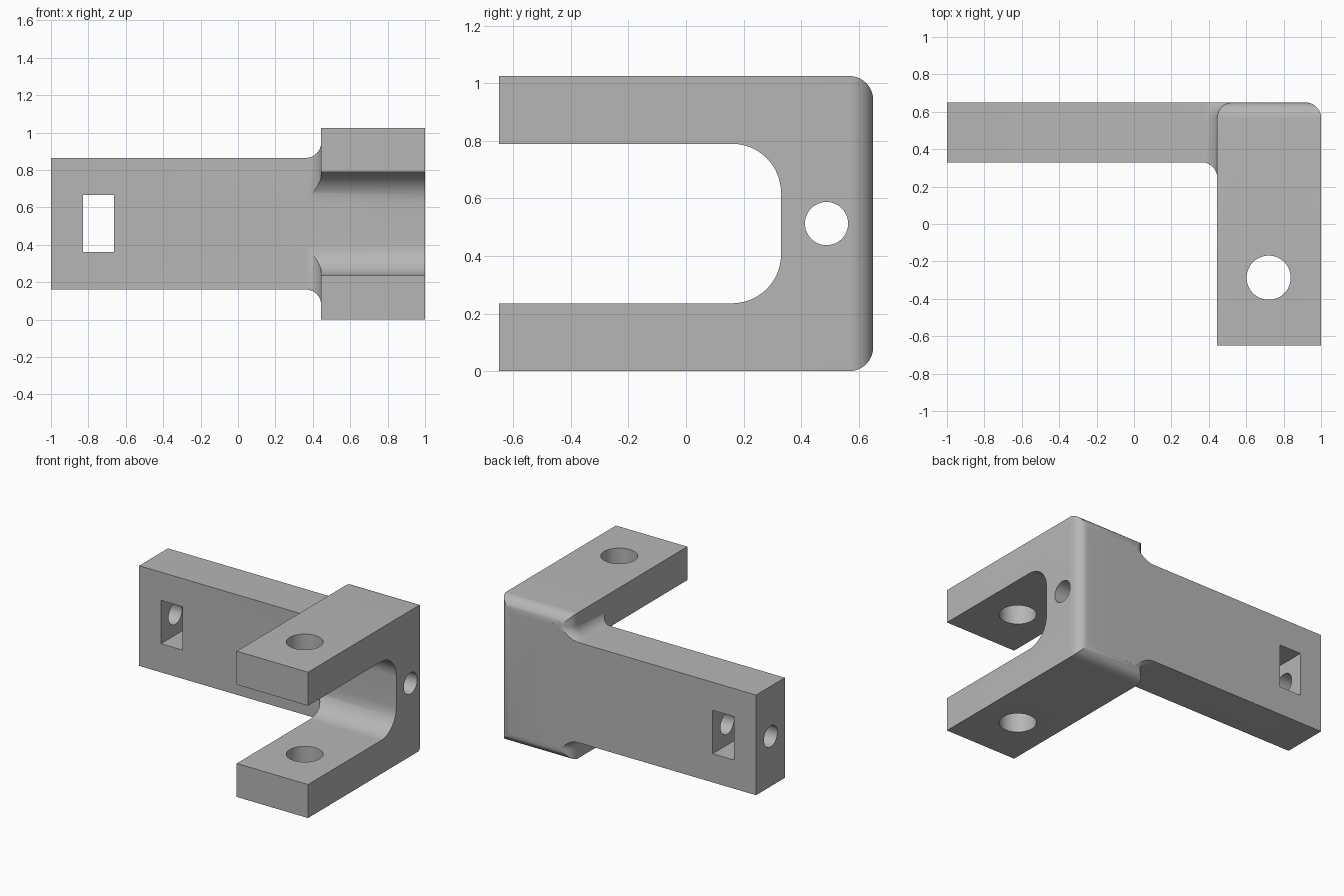
import bpy, bmesh, math
from mathutils import Vector

if "Cube" in bpy.data.objects:
    bpy.data.objects.remove(bpy.data.objects["Cube"])

YOKE_X, BACK, ARM_FRONT = 0.445, 0.65, 0.33
HEIGHT, MID = 1.025, 0.5125
ARM_HALF = 0.352   # half the height of the arm
R = 0.083          # fillet and round radius
STEPS = 10

grey = bpy.data.materials.new("plain grey")
grey.use_nodes = True
grey.diffuse_color = (0.47, 0.47, 0.47, 1)
grey.node_tree.nodes["Principled BSDF"].inputs["Base Color"].default_value = (0.47, 0.47, 0.47, 1)


def make_object(name, bm):
    bmesh.ops.recalc_face_normals(bm, faces=bm.faces)
    mesh = bpy.data.meshes.new(name)
    bm.to_mesh(mesh)
    bm.free()
    obj = bpy.data.objects.new(name, mesh)
    bpy.context.collection.objects.link(obj)
    mesh.materials.append(grey)
    return obj


def box(name, low, high, round_back=False):
    bm = bmesh.new()
    bmesh.ops.create_cube(bm, size=1)
    for v in bm.verts:
        v.co = [low[i] + (v.co[i] + 0.5) * (high[i] - low[i]) for i in range(3)]
    if round_back:
        edges = [e for e in bm.edges if all(v.co.y > BACK - 0.01 for v in e.verts)]
        bmesh.ops.bevel(bm, geom=edges, offset=R, segments=STEPS, profile=0.5, affect='EDGES')
    return make_object(name, bm)


def prism(name, points, direction):
    bm = bmesh.new()
    face = bm.faces.new([bm.verts.new(p) for p in points])
    new = bmesh.ops.extrude_face_region(bm, geom=[face])["geom"]
    moved = [g for g in new if isinstance(g, bmesh.types.BMVert)]
    bmesh.ops.translate(bm, verts=moved, vec=direction)
    return make_object(name, bm)


def rod(name, centre, radius, direction, sides=48):
    d = Vector(direction)
    turn = d.to_track_quat('Z', 'Y')
    ring = [Vector(centre) + turn @ Vector((radius * math.cos(a), radius * math.sin(a), 0))
            for a in (2 * math.pi * i / sides for i in range(sides))]
    return prism(name, ring, d)


def flare(name):
    """Concave fillet that wraps the arm root and follows the rounded yoke edge."""
    angles = [math.pi / 2 * i / STEPS for i in range(STEPS + 1)]
    rise = [R * (1 - math.cos(a)) for a in angles]
    reach = [R * (1 - math.sin(a)) for a in angles]
    levels = [(-ARM_HALF - rise[k], k) for k in reversed(range(STEPS + 1))]
    levels += [(ARM_HALF + rise[k], k) for k in range(STEPS + 1)]
    bm = bmesh.new()
    rings = []
    for z, k in levels:
        out = [(YOKE_X - min(reach[j], reach[k]), ARM_FRONT - max(rise[j], rise[k]))
               for j in reversed(range(STEPS + 1))]
        rho = R + reach[k]
        end = math.asin(R / rho)
        out += [(YOKE_X + R - rho * math.cos(end * i / STEPS),
                 BACK - R + rho * math.sin(end * i / STEPS)) for i in range(STEPS + 1)]
        out += [(YOKE_X + 2 * R, BACK), (YOKE_X + 2 * R, ARM_FRONT - R)]
        rings.append([bm.verts.new((x, y, MID + z)) for x, y in out])
    for a, b in zip(rings, rings[1:]):
        for i in range(len(a)):
            n = (i + 1) % len(a)
            bm.faces.new((a[i], a[n], b[n], b[i]))
    bm.faces.new(rings[0])
    bm.faces.new(rings[-1])
    bmesh.ops.remove_doubles(bm, verts=bm.verts, dist=0.00005)
    return make_object(name, bm)


def combine(target, tool, operation):
    mod = target.modifiers.new(tool.name, 'BOOLEAN')
    mod.operation, mod.solver, mod.object = operation, 'EXACT', tool
    bpy.context.view_layer.objects.active = target
    bpy.ops.object.modifier_apply(modifier=mod.name)
    bpy.data.objects.remove(tool)


# Yoke block with rounded back edges, arm and root fillet
bracket = box("bracket", (YOKE_X, -BACK, 0), (1, BACK, HEIGHT), round_back=True)
arm = box("arm", (-1, ARM_FRONT, MID - ARM_HALF), (YOKE_X + 0.2, BACK, MID + ARM_HALF))
combine(bracket, flare("root_fillet"), 'UNION')
combine(bracket, arm, 'UNION')

# Rounded slot between the two prongs
slot_half, slot_r = 0.277, 0.17
slot = [(0.3, -1, MID - slot_half)]
for side, start in ((-1, -math.pi / 2), (1, 0)):
    for i in range(17):
        a = start + math.pi / 2 * i / 16
        slot.append((0.3, ARM_FRONT - slot_r + slot_r * math.cos(a),
                     MID + side * (slot_half - slot_r) + slot_r * math.sin(a)))
slot.append((0.3, -1, MID + slot_half))
combine(bracket, prism("slot_cutter", slot, (1, 0, 0)), 'DIFFERENCE')

# Pin holes, long bore and rectangular window
combine(bracket, rod("pin_cutter", (0.72, -0.287, -0.2), 0.118, (0, 0, 1.5)), 'DIFFERENCE')
combine(bracket, rod("bore_cutter", (-1.2, 0.488, MID), 0.075, (2.4, 0, 0)), 'DIFFERENCE')
combine(bracket, box("window_cutter", (-0.83, 0.1, 0.362), (-0.662, 0.9, 0.667)), 'DIFFERENCE')

bpy.ops.object.select_all(action='DESELECT')
bracket.select_set(True)
bpy.context.view_layer.objects.active = bracket
bpy.ops.object.shade_smooth_by_angle(angle=math.radians(30))
